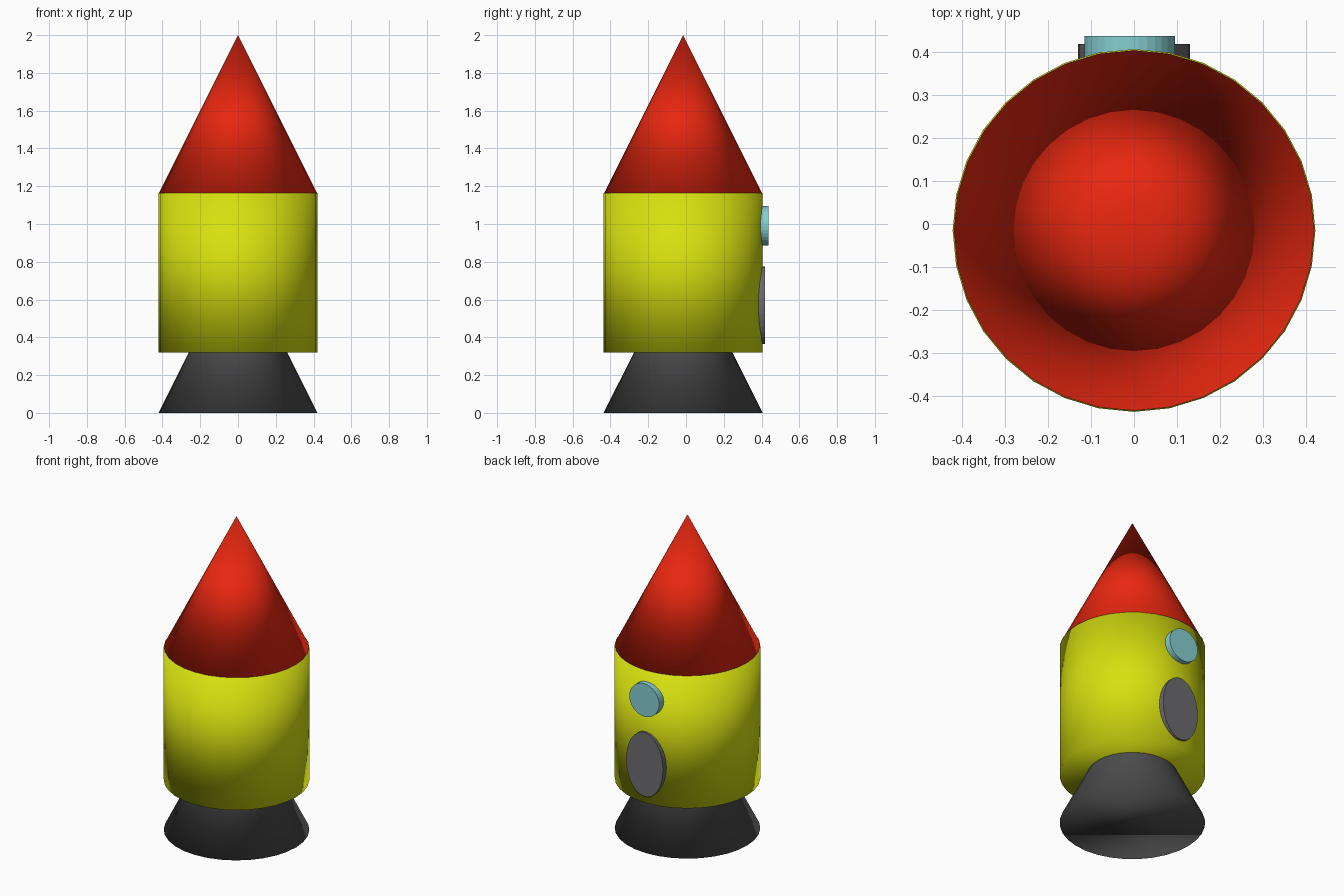
import bpy
from math import pi

if "Cube" in bpy.data.objects:
    bpy.data.objects.remove(bpy.data.objects["Cube"])

R = 0.421      # shared hull radius
CY = -0.015    # hull axis offset in y


def finish(name, color, smooth):
    ob = bpy.context.object
    ob.name = name
    mat = bpy.data.materials.new(name + "_color")
    mat.diffuse_color = (*color, 1)
    mat.use_nodes = True
    mat.node_tree.nodes["Principled BSDF"].inputs["Base Color"].default_value = mat.diffuse_color
    ob.data.materials.append(mat)
    if smooth:
        bpy.ops.object.shade_smooth()
    return ob


def cone(name, z0, z1, color):
    bpy.ops.mesh.primitive_cone_add(vertices=32, radius1=R, radius2=0, depth=z1 - z0,
                                    location=(0, CY, (z0 + z1) / 2))
    return finish(name, color, True)


def wall_disc(name, x, z, rx, rz, y0, y1, color):
    # disc facing +y, set into the hull wall
    bpy.ops.mesh.primitive_cylinder_add(vertices=32, radius=1, depth=y1 - y0,
                                        location=(x, (y0 + y1) / 2, z),
                                        rotation=(pi / 2, 0, 0))
    bpy.context.object.scale = (rx, rz, 1)
    return finish(name, color, False)


# Exhaust skirt: full cone whose tip is hidden in the body
cone("exhaust_cone", 0.0, 0.84, (0.07, 0.07, 0.07))

# Body
z0, z1 = 0.32, 1.164
bpy.ops.mesh.primitive_cylinder_add(vertices=32, radius=R, depth=z1 - z0,
                                    location=(0, CY, (z0 + z1) / 2))
finish("body", (0.68, 0.75, 0.005), True)

# Nose
cone("nose_cone", 1.158, 2.0, (0.8, 0.02, 0.005))

# Round window and oval door on the back
wall_disc("window", -0.01, 0.99, 0.105, 0.105, 0.36, 0.436, (0.24, 0.62, 0.64))
wall_disc("door", 0.0, 0.57, 0.13, 0.205, 0.34, 0.418, (0.15, 0.15, 0.16))
